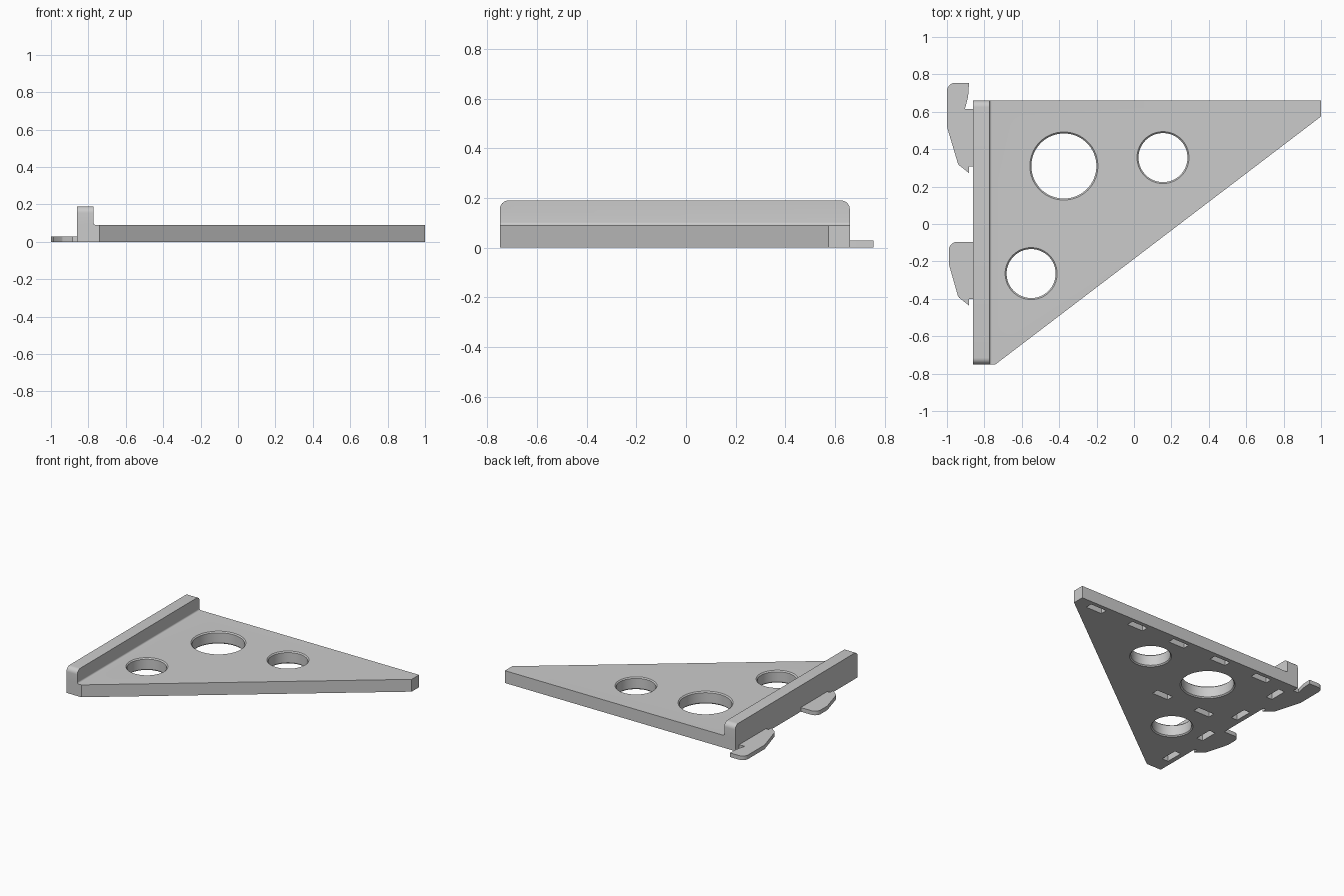
import bpy, bmesh, math
from mathutils import Vector

if "Cube" in bpy.data.objects:
    bpy.data.objects.remove(bpy.data.objects["Cube"])

shade = (0.6, 0.6, 0.6, 1)
grey = bpy.data.materials.new("plain grey")
grey.use_nodes = True
grey.diffuse_color = shade
grey.node_tree.nodes["Principled BSDF"].inputs["Base Color"].default_value = shade


def rounded(points, steps=8):
    """Outline from (x, y) or (x, y, radius) corners."""
    out = []
    for i, p in enumerate(points):
        corner = Vector(p[:2])
        if len(p) < 3:
            out.append(corner)
            continue
        a = (Vector(points[i - 1][:2]) - corner).normalized()
        b = (Vector(points[(i + 1) % len(points)][:2]) - corner).normalized()
        half = a.angle(b) / 2
        centre = corner + (a + b).normalized() * p[2] / math.sin(half)
        start = (corner + a * p[2] / math.tan(half) - centre).normalized()
        end = (corner + b * p[2] / math.tan(half) - centre).normalized()
        out += [centre + start.slerp(end, k / steps).normalized() * p[2] for k in range(steps + 1)]
    return out


def skin(bm, rings):
    """Closed solid through a stack of equal rings of points."""
    rows = [[bm.verts.new(p) for p in ring] for ring in rings]
    for lower, upper in zip(rows, rows[1:]):
        for i in range(len(lower)):
            bm.faces.new((lower[i - 1], lower[i], upper[i], upper[i - 1]))
    bm.faces.new(rows[0])
    bm.faces.new(rows[-1])


def finish(name, bm):
    bmesh.ops.recalc_face_normals(bm, faces=bm.faces)
    mesh = bpy.data.meshes.new(name)
    bm.to_mesh(mesh)
    bm.free()
    mesh.materials.append(grey)
    obj = bpy.data.objects.new(name, mesh)
    bpy.context.collection.objects.link(obj)
    return obj


def prism(name, outline, low, high, place=lambda u, v, w: (u, v, w)):
    """Extrude an outline from low to high; place maps it to model axes."""
    bm = bmesh.new()
    skin(bm, [[place(p[0], p[1], w) for p in outline] for w in (low, high)])
    return finish(name, bm)


def apply_boolean(target, tool, operation):
    mod = target.modifiers.new(operation, "BOOLEAN")
    mod.operation, mod.solver, mod.object = operation, "EXACT", tool
    bpy.context.view_layer.objects.active = target
    bpy.ops.object.modifier_apply(modifier=mod.name)
    bpy.data.objects.remove(tool)


left, inner, front, back = -0.86, -0.772, -0.75, 0.66
thick, tall = 0.09, 0.19

# Triangular plate with the upright flange
body = prism("shelf_plate", [(left, front), (-0.74, front), (1, 0.575), (1, back), (left, back)], 0, thick)
flange = prism("flange", rounded([(front, 0), (back, 0), (back, tall, 0.035), (front, tall, 0.035)]),
               left, inner, lambda u, v, w: (w, u, v))
apply_boolean(body, flange, "UNION")

# Small concave fillet where the flange meets the plate
r = 0.012
arc = [(inner + r - r * math.sin(t * math.pi / 12), thick + r - r * math.cos(t * math.pi / 12)) for t in range(7)]
fillet = prism("inner_fillet", [(inner - r, thick - r), (inner + r, thick - r)] + arc + [(inner - r, thick + r)],
               front, back, lambda u, v, w: (u, w, v))
apply_boolean(body, fillet, "UNION")

# Round holes with chamfered rims
bm = bmesh.new()
for x, y, radius in [(-0.375, 0.31, 0.174), (0.155, 0.355, 0.131), (-0.55, -0.265, 0.131)]:
    skin(bm, [[(x + (radius + grow) * math.cos(t * math.tau / 64),
                y + (radius + grow) * math.sin(t * math.tau / 64), z) for t in range(64)]
              for z, grow in [(-0.01, 0.018), (0.008, 0), (thick - 0.008, 0), (thick + 0.01, 0.018)]])

# Shallow slots in the underside: along the back, the flange and the middle
pitch = 0.356
slots = [(-0.59 + pitch * i, 0.605, 0.13, 0.05) for i in range(5)]
slots += [(-0.8, 0.5 - pitch * i, 0.05, 0.13) for i in range(4)]
slots += [(-0.59 + pitch * i, 0.015, 0.13, 0.05) for i in range(2)]
for x, y, sx, sy in slots:
    box = bmesh.ops.create_cube(bm, size=1)["verts"]
    bmesh.ops.scale(bm, vec=(sx, sy, 0.12), verts=box)
    bmesh.ops.translate(bm, vec=(x, y, 0), verts=box)
apply_boolean(body, finish("cutter", bm), "DIFFERENCE")

# Thin hooks: the back one has an extra claw
lower_edge = [(-0.94, 0.318, 0.03), (-0.882, 0.272), (-0.882, 0.307), (left, 0.307)]
back_hook = prism("back_hook", rounded([(left, 0.615), (-0.904, 0.615), (-0.887, 0.68), (-0.882, 0.755),
                                        (-1, 0.755, 0.045), (-1, 0.52)] + lower_edge), 0, 0.03)
shifted = [(p[0], p[1] - 0.708) + p[2:] for p in lower_edge]
front_hook = prism("front_hook", rounded([(left, -0.095), (-0.99, -0.095, 0.045), (-0.99, -0.215)] + shifted),
                   0, 0.03)

# Smooth the curved walls, keep the corners crisp
for obj in (body, back_hook, front_hook):
    bpy.ops.object.select_all(action="DESELECT")
    obj.select_set(True)
    bpy.context.view_layer.objects.active = obj
    bpy.ops.object.shade_smooth_by_angle(angle=math.radians(30))
